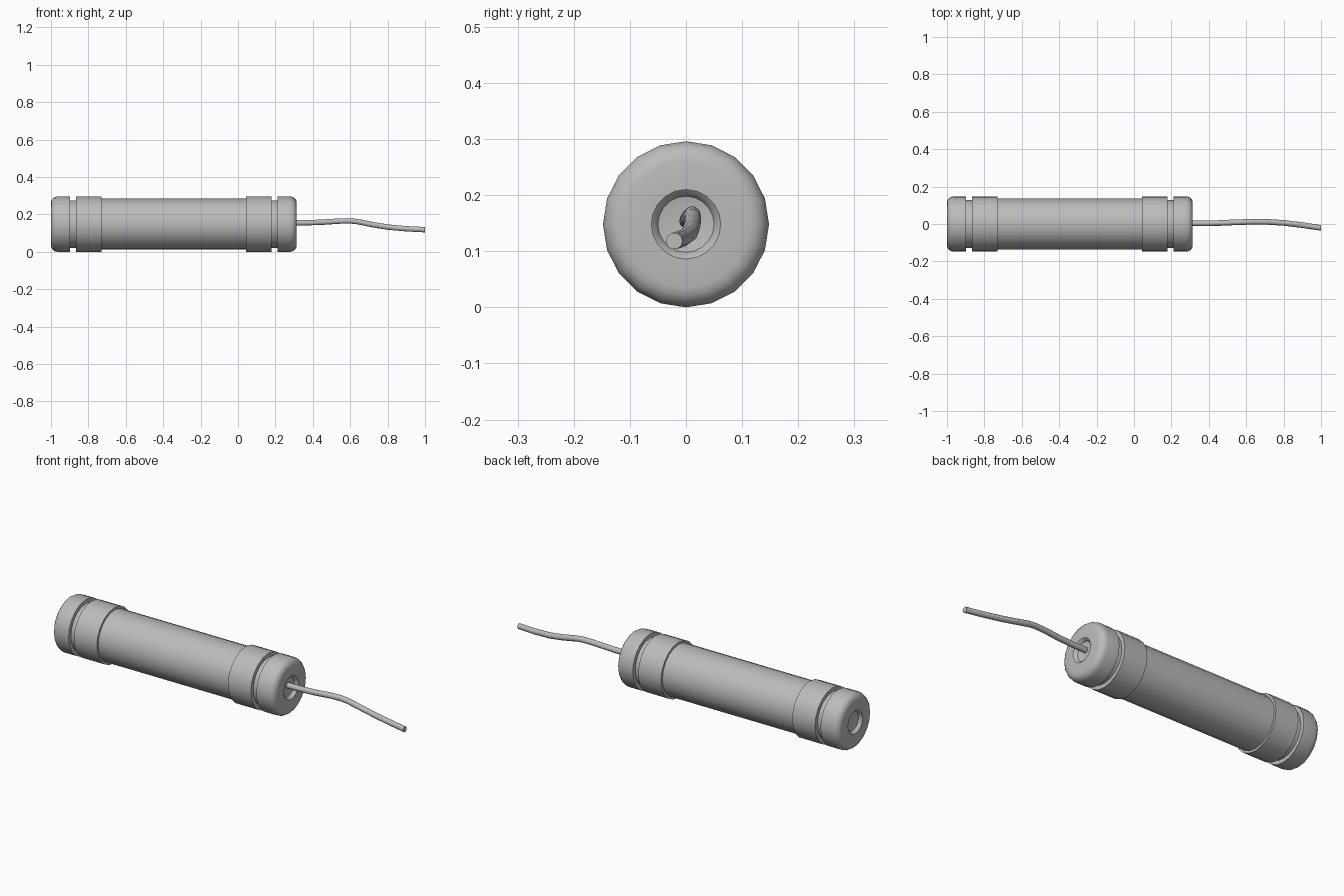
import bpy, bmesh, math
from mathutils import Vector

cube = bpy.data.objects.get("Cube")
if cube:
    bpy.data.objects.remove(cube, do_unlink=True)

SIDES = 20
MID = -0.343      # middle of the tube along x
AXIS_Z = 0.148    # height of the tube's axis

grey = bpy.data.materials.new("plain grey")
grey.use_nodes = True
grey.diffuse_color = (0.5, 0.5, 0.5, 1)
grey.node_tree.nodes["Principled BSDF"].inputs["Base Color"].default_value = (0.5, 0.5, 0.5, 1)


def finish(name, bm):
    """Turn a bmesh into a smooth shaded object."""
    bmesh.ops.recalc_face_normals(bm, faces=bm.faces)
    mesh = bpy.data.meshes.new(name)
    bm.to_mesh(mesh)
    bm.free()
    mesh.materials.append(grey)
    obj = bpy.data.objects.new(name, mesh)
    bpy.context.collection.objects.link(obj)
    bpy.ops.object.select_all(action='DESELECT')
    obj.select_set(True)
    bpy.context.view_layer.objects.active = obj
    bpy.ops.object.shade_smooth_by_angle(angle=math.radians(40))
    return obj


def skin(bm, rings, closed_ends=True):
    """Join consecutive rings of vertices with quads."""
    for a, b in zip(rings, rings[1:]):
        for i in range(len(a)):
            j = (i + 1) % len(a)
            bm.faces.new((a[i], a[j], b[j], b[i]))
    if closed_ends:
        bm.faces.new(rings[0])
        bm.faces.new(rings[-1])


def lathe(name, profile, side=1):
    """Spin (distance from middle, radius) points round the x axis."""
    bm = bmesh.new()
    rings = []
    for d, r in profile:
        rings.append([bm.verts.new((MID + side * d,
                                    r * math.sin(math.tau * i / SIDES),
                                    AXIS_Z + r * math.cos(math.tau * i / SIDES)))
                      for i in range(SIDES)])
    skin(bm, rings)
    return finish(name, bm)


# Main tube
lathe("tube", [(-0.40, 0.136), (0.40, 0.136)])

# Collar, groove and rounded, dished end cap on each end
for label, side in (("right", -1), ("left", 1)):
    lathe(label + "_collar", [(0.387, 0.134), (0.387, 0.148), (0.522, 0.148), (0.522, 0.125)], side)
    lathe(label + "_groove", [(0.51, 0.127), (0.57, 0.127)], side)
    cap = [(0.554, 0.125), (0.554, 0.148)]
    for k in range(5):
        a = math.radians(22.5 * k)
        cap.append((0.622 + 0.035 * math.sin(a), 0.113 + 0.035 * math.cos(a)))
    cap += [(0.657, 0.062), (0.652, 0.056), (0.640, 0.050), (0.636, 0.030)]
    lathe(label + "_cap", cap, side)

# Bent wire leaving the +x end
path = [Vector(p) for p in (
    (0.27, 0.003, 0.154), (0.36, 0.003, 0.155), (0.45, 0.005, 0.158),
    (0.54, 0.009, 0.164), (0.60, 0.011, 0.165), (0.64, 0.012, 0.161),
    (0.72, 0.011, 0.145), (0.80, 0.006, 0.132), (0.90, -0.006, 0.123),
    (1.00, -0.021, 0.118))]
bm = bmesh.new()
rings = []
for i, p in enumerate(path):
    t = (path[min(i + 1, len(path) - 1)] - path[max(i - 1, 0)]).normalized()
    if i == len(path) - 1:
        t = Vector((1, 0, 0))
    u = t.cross(Vector((0, 0, 1))).normalized()
    v = u.cross(t)
    rings.append([bm.verts.new(p + 0.015 * (u * math.cos(math.tau * k / 10)
                                            + v * math.sin(math.tau * k / 10)))
                  for k in range(10)])
skin(bm, rings)
finish("wire", bm)
